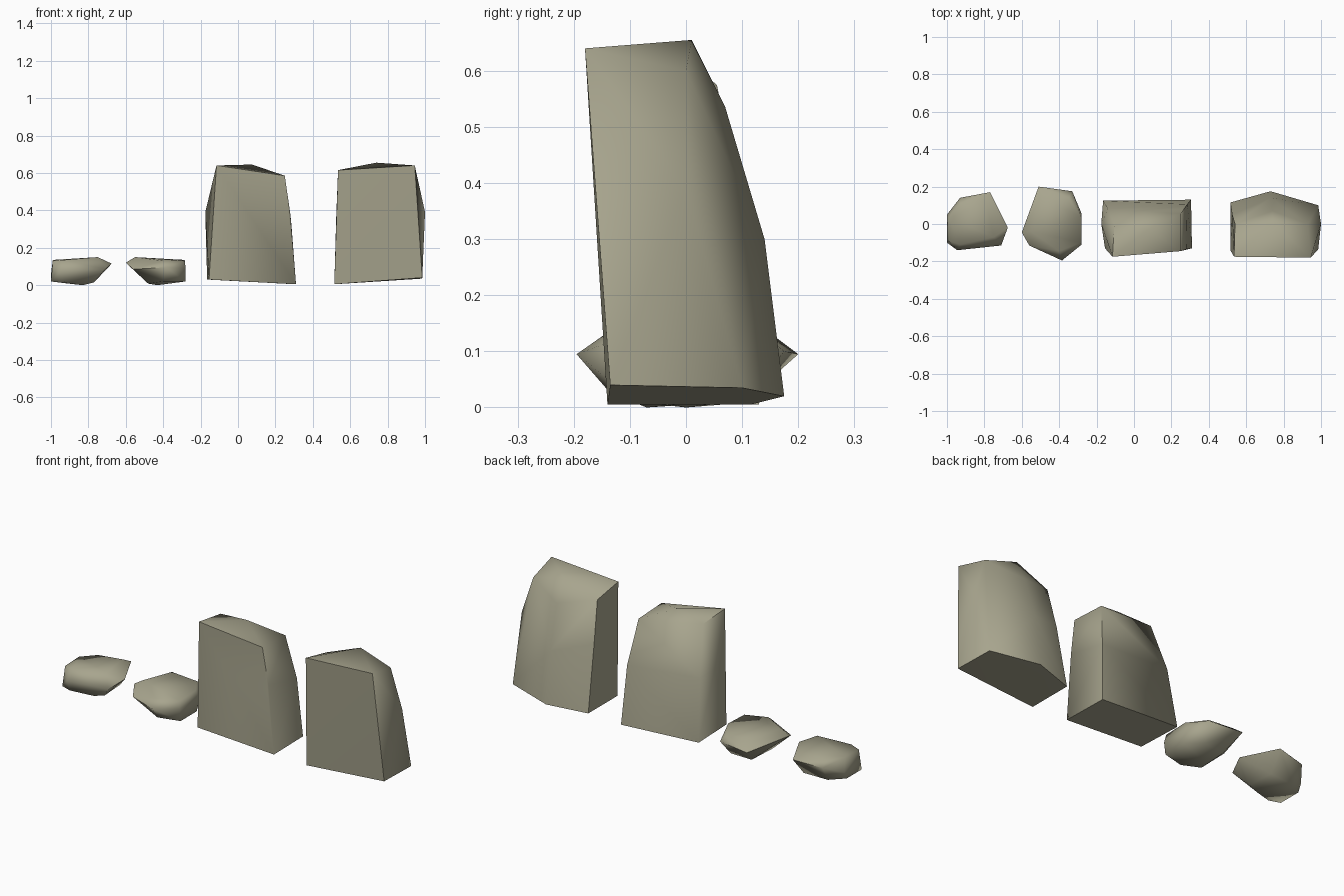
import bpy, bmesh, math

stone = bpy.data.materials.new("grey_olive_stone")
stone.diffuse_color = (0.39, 0.375, 0.27, 1)


def rock(name, rings):
    """Faceted stone: convex hull around a few corner rings."""
    bm = bmesh.new()
    for ring in rings:
        for p in ring:
            bm.verts.new(p)
    res = bmesh.ops.convex_hull(bm, input=bm.verts[:])
    junk = {v for v in res["geom_interior"] + res["geom_unused"]
            if isinstance(v, bmesh.types.BMVert)}
    bmesh.ops.delete(bm, geom=list(junk), context='VERTS')
    bmesh.ops.recalc_face_normals(bm, faces=bm.faces[:])
    me = bpy.data.meshes.new(name)
    bm.to_mesh(me)
    bm.free()
    me.materials.append(stone)
    ob = bpy.data.objects.new(name, me)
    bpy.context.collection.objects.link(ob)
    bpy.ops.object.select_all(action='DESELECT')
    ob.select_set(True)
    bpy.context.view_layer.objects.active = ob
    bpy.ops.object.shade_smooth_by_angle(angle=math.radians(62))


# Low stones: underside, widest ring, top
rock("low_stone_outer", [
    [(-1.0, -0.10, 0.02), (-0.94, -0.12, 0.02), (-0.83, -0.07, 0.0), (-0.77, -0.06, 0.015),
     (-0.78, 0.09, 0.015), (-0.92, 0.08, 0.01), (-1.0, 0.03, 0.02)],
    [(-0.945, -0.14, 0.08), (-0.71, -0.115, 0.085), (-0.675, -0.02, 0.115),
     (-0.77, 0.17, 0.115), (-0.93, 0.14, 0.10), (-1.0, 0.05, 0.06)],
    [(-0.99, -0.09, 0.13), (-0.93, -0.11, 0.135), (-0.75, -0.07, 0.15),
     (-0.79, 0.12, 0.14), (-0.93, 0.11, 0.13), (-0.99, 0.03, 0.135)]])

rock("low_stone_inner", [
    [(-0.48, -0.07, 0.008), (-0.40, -0.13, 0.02), (-0.28, -0.10, 0.02), (-0.28, 0.04, 0.02),
     (-0.35, 0.11, 0.015), (-0.47, 0.10, 0.008), (-0.43, 0.0, 0.0)],
    [(-0.6, -0.045, 0.12), (-0.56, -0.115, 0.085), (-0.385, -0.195, 0.095),
     (-0.28, -0.11, 0.09), (-0.28, 0.055, 0.09), (-0.33, 0.175, 0.10), (-0.51, 0.20, 0.095)],
    [(-0.55, -0.04, 0.15), (-0.50, 0.14, 0.14), (-0.35, 0.14, 0.13),
     (-0.285, 0.04, 0.135), (-0.285, -0.10, 0.13), (-0.40, -0.145, 0.13)]])

# Tall stones: base, bulging middle, sloping top
rock("tall_stone_inner", [
    [(-0.155, -0.13, 0.03), (0.31, -0.13, 0.005), (0.305, 0.13, 0.005), (-0.165, 0.125, 0.03)],
    [(-0.175, 0.0, 0.39), (-0.14, 0.08, 0.36), (0.285, 0.105, 0.33), (0.28, -0.135, 0.38)],
    [(-0.115, -0.175, 0.64), (0.25, -0.145, 0.585), (0.075, -0.03, 0.645),
     (-0.105, 0.0, 0.62), (0.25, 0.055, 0.575)]])

rock("tall_stone_outer", [
    [(0.515, -0.14, 0.005), (0.985, -0.135, 0.04), (0.985, 0.10, 0.035),
     (0.73, 0.175, 0.02), (0.515, 0.115, 0.005)],
    [(1.0, 0.0, 0.39), (0.73, 0.14, 0.30), (0.525, 0.05, 0.36)],
    [(0.535, -0.175, 0.615), (0.945, -0.18, 0.64), (0.93, 0.0, 0.60),
     (0.74, 0.01, 0.655), (0.74, 0.07, 0.535), (0.54, 0.0, 0.58)]])
